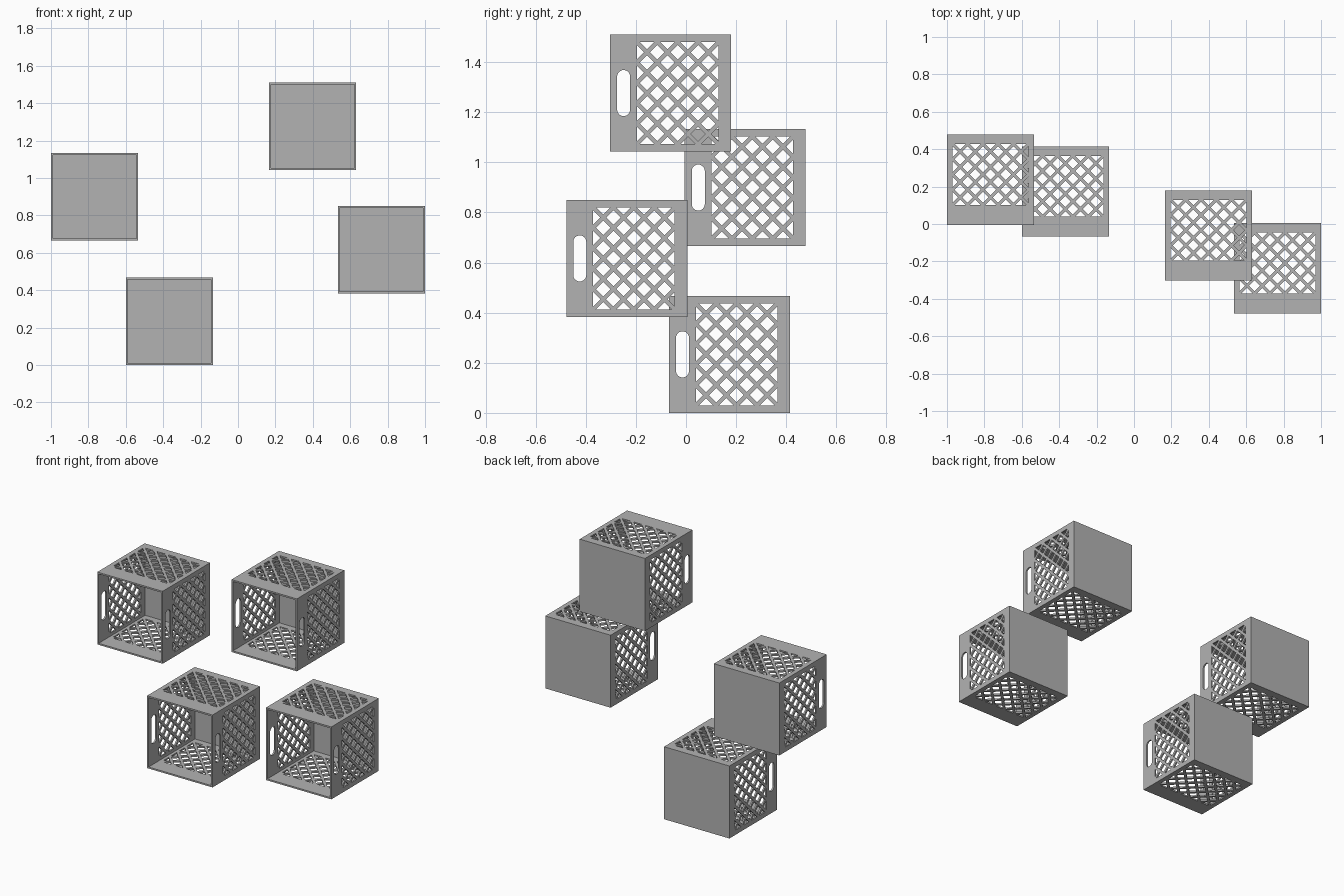
import bpy
from math import pi, sin, cos

if "Cube" in bpy.data.objects:
    bpy.data.objects.remove(bpy.data.objects["Cube"], do_unlink=True)

W, D, H, T = 0.466, 0.483, 0.467, 0.01      # crate width, depth, height, wall
PITCH, R = 0.0814, 0.029                    # lattice spacing, diamond half-diagonal
COLS, ROWS, FRONT = 5, 4, 0.107             # lattice window, set back from the opening

grey = bpy.data.materials.new("grey plastic")
grey.use_nodes = True
colour = (0.45, 0.45, 0.45, 1)
grey.diffuse_color = colour
grey.node_tree.nodes["Principled BSDF"].inputs["Base Color"].default_value = colour


def diamond(i, j):
    """Lattice hole in half-pitch steps, cut straight at the window border."""
    cx, cy = (i / 2 - COLS / 2) * PITCH, FRONT + j / 2 * PITCH
    pts = []
    for dx, dy in ((1, 0), (0, 1), (-1, 0), (0, -1)):
        if 0 <= i + dx <= COLS * 2 and 0 <= j + dy <= ROWS * 2:
            pts.append((cx + dx * R, cy + dy * R))
    return pts


def slot(half, y, r):
    """Rounded hand-hold outline."""
    pts = []
    for side in (1, -1):
        for k in range(13):
            a = k * pi / 12 - pi / 2
            pts.append((side * (half - r + r * cos(a)), y + side * r * sin(a)))
    return pts


def panel_mesh(name, width, length, handle=False):
    """Flat panel with lattice holes, centred on x, running from y = 0."""
    outlines = [[(-width / 2, 0), (width / 2, 0), (width / 2, length), (-width / 2, length)]]
    outlines += [diamond(i, j) for i in range(COLS * 2 + 1)
                 for j in range(ROWS * 2 + 1) if (i + j) % 2]
    if handle:
        outlines.append(slot(0.092, 0.054, 0.026))
    curve = bpy.data.curves.new(name, "CURVE")
    curve.dimensions = "2D"
    curve.fill_mode = "BOTH"
    curve.extrude = T / 2
    for pts in outlines:
        spline = curve.splines.new("POLY")
        spline.points.add(len(pts) - 1)
        for p, (x, y) in zip(spline.points, pts):
            p.co = (x, y, 0, 1)
        spline.use_cyclic_u = True
    helper = bpy.data.objects.new(name, curve)
    bpy.context.collection.objects.link(helper)
    graph = bpy.context.evaluated_depsgraph_get()
    mesh = bpy.data.meshes.new_from_object(helper.evaluated_get(graph))
    bpy.data.objects.remove(helper)
    mesh.name = name
    mesh.materials.clear()
    mesh.materials.append(grey)
    for face in mesh.polygons:
        face.use_smooth = False
        face.material_index = 0
    return mesh


def place(name, mesh, location, rotation=(0, 0, 0)):
    ob = bpy.data.objects.new(name, mesh)
    ob.location, ob.rotation_euler = location, rotation
    bpy.context.collection.objects.link(ob)


side = panel_mesh("side_panel", H, D - T, handle=True)
flat = panel_mesh("flat_panel", W - 2 * T, D - T)

# Crates, open at the front: centre x, front y, bottom z
crates = {
    "upper_right_crate": (-0.767, -0.005, 0.666),
    "lower_right_crate": (-0.367, -0.068, 0),
    "upper_left_crate": (0.399, -0.303, 1.043),
    "lower_left_crate": (0.767, -0.478, 0.383),
}
for crate, (x, y, z) in crates.items():
    for label, s in (("left", 1), ("right", -1)):
        place(f"{crate}_{label}_side", side,
              (x + s * (W - T) / 2, y, z + H / 2), (0, -pi / 2, 0))
    place(f"{crate}_bottom", flat, (x, y, z + T / 2))
    place(f"{crate}_top", flat, (x, y, z + H - T / 2))
    # Solid back wall
    bpy.ops.mesh.primitive_cube_add(size=1, location=(x, y + D - T / 2, z + H / 2))
    back = bpy.context.object
    back.name = f"{crate}_back"
    back.scale = (W, T, H)
    back.data.materials.append(grey)
